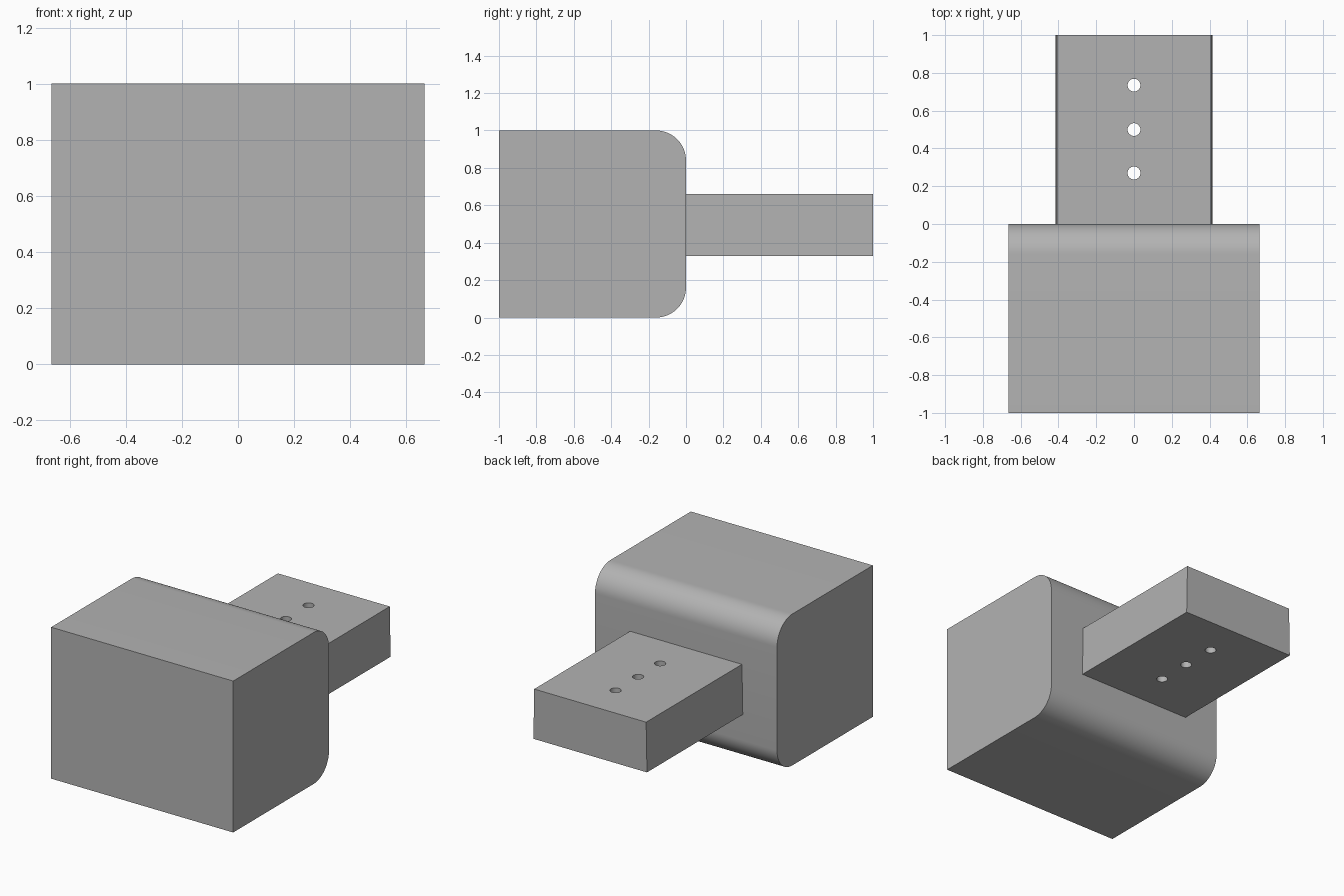
import bpy
import bmesh
from mathutils import Matrix

cube = bpy.data.objects.get("Cube")
if cube:
    bpy.data.objects.remove(cube, do_unlink=True)

# Single plain grey finish
grey = bpy.data.materials.new("plain_grey")
grey.use_nodes = True
colour = (0.45, 0.45, 0.45, 1)
grey.diffuse_color = colour
grey.node_tree.nodes["Principled BSDF"].inputs["Base Color"].default_value = colour


def finish(bm, name):
    mesh = bpy.data.meshes.new(name)
    bm.to_mesh(mesh)
    bm.free()
    mesh.materials.append(grey)
    obj = bpy.data.objects.new(name, mesh)
    bpy.context.collection.objects.link(obj)
    return obj


def box(width, y0, y1, z0, z1):
    bm = bmesh.new()
    place = Matrix.Translation((0, (y0 + y1) / 2, (z0 + z1) / 2))
    size = Matrix.Diagonal((width, y1 - y0, z1 - z0, 1))
    bmesh.ops.create_cube(bm, size=1, matrix=place @ size)
    return bm


def smooth(obj):
    bpy.ops.object.select_all(action="DESELECT")
    obj.select_set(True)
    bpy.context.view_layer.objects.active = obj
    bpy.ops.object.shade_smooth_by_angle(angle=0.6)


# Main block, with its two long rear edges rounded
bm = box(1.33, -1, 0, 0, 1)
rear = [e for e in bm.edges
        if all(v.co.y > -0.1 for v in e.verts)
        and abs(e.verts[0].co.x - e.verts[1].co.x) > 1]
bmesh.ops.bevel(bm, geom=rear, offset=0.16, offset_type="OFFSET",
                segments=16, profile=0.5, affect="EDGES")
block = finish(bm, "main_block")
smooth(block)

# Rear tab, very slightly narrower at the top
bm = box(0.83, 0, 1, 0.33, 0.66)
for v in bm.verts:
    if v.co.z > 0.5:
        v.co.x *= 0.985
tab = finish(bm, "rear_tab")

# Row of three round holes through the tab
bm = bmesh.new()
for y in (0.27, 0.5, 0.735):
    bmesh.ops.create_cone(bm, cap_ends=True, segments=32, radius1=0.034,
                          radius2=0.034, depth=1,
                          matrix=Matrix.Translation((0, y, 0.5)))
cutter = finish(bm, "hole_cutter")
cutter.hide_render = True
cut = tab.modifiers.new("holes", "BOOLEAN")
cut.operation = "DIFFERENCE"
cut.solver = "EXACT"
cut.object = cutter
bpy.context.view_layer.objects.active = tab
bpy.ops.object.modifier_apply(modifier=cut.name)
bpy.data.objects.remove(cutter, do_unlink=True)
smooth(tab)
